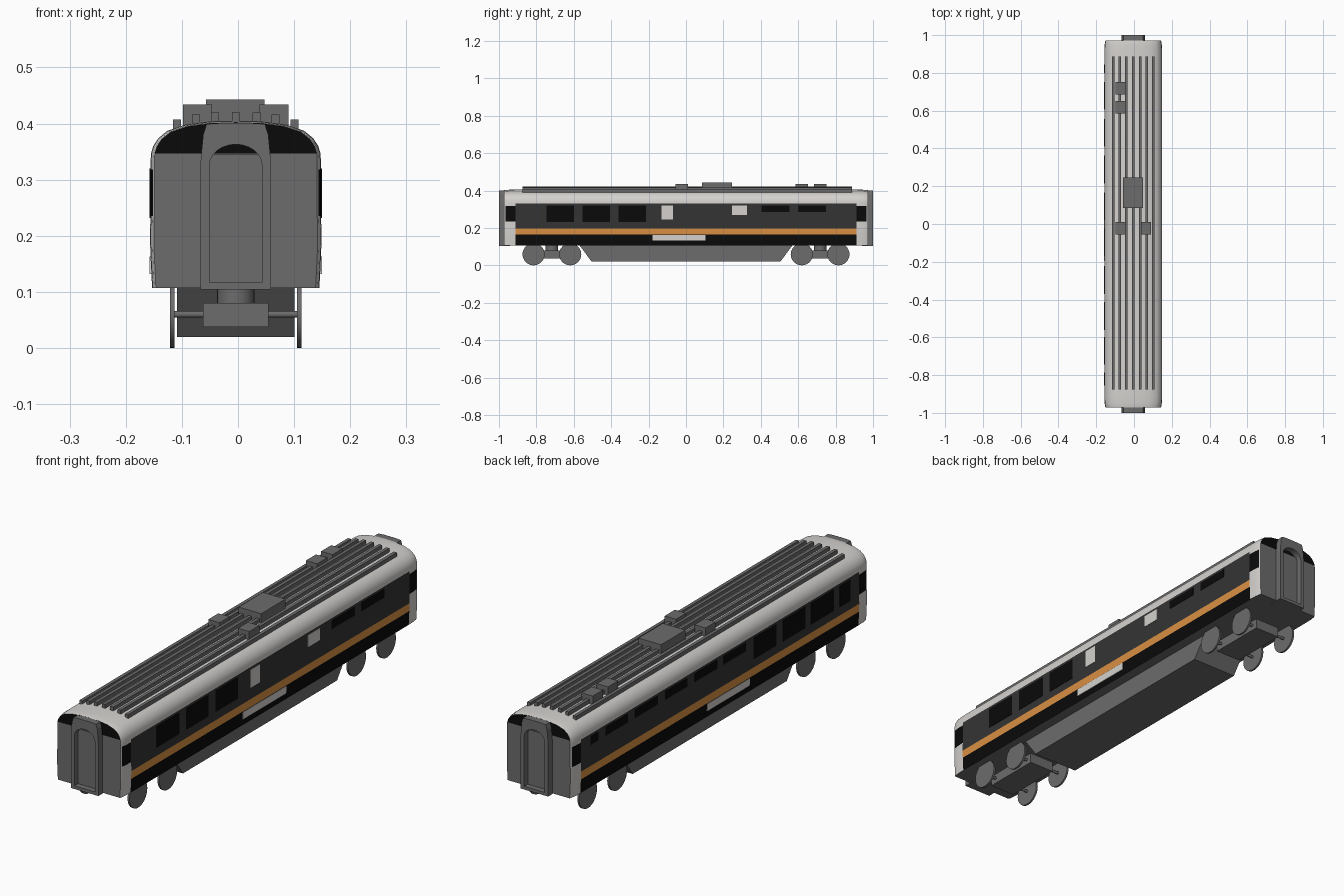
import bpy, bmesh, math

if "Cube" in bpy.data.objects:
    bpy.data.objects.remove(bpy.data.objects["Cube"])

CX = -0.004  # the car sits very slightly off the grid centre


def material(name, col):
    m = bpy.data.materials.new(name)
    m.diffuse_color = (*col, 1)
    m.use_nodes = True
    m.node_tree.nodes["Principled BSDF"].inputs["Base Color"].default_value = m.diffuse_color
    return m


LIGHT = material("light_grey", (0.66, 0.64, 0.62))
GREY = material("mid_grey", (0.15, 0.15, 0.15))
DARK = material("charcoal", (0.034, 0.034, 0.034))
BLACK = material("black", (0.003, 0.003, 0.003))
ORANGE = material("orange", (0.70, 0.28, 0.055))


def finish(name, bm, mats, smooth=False):
    bmesh.ops.recalc_face_normals(bm, faces=bm.faces)
    me = bpy.data.meshes.new(name)
    bm.to_mesh(me)
    bm.free()
    for m in mats:
        me.materials.append(m)
    ob = bpy.data.objects.new(name, me)
    ob.location.x = CX
    bpy.context.collection.objects.link(ob)
    if smooth:
        bpy.ops.object.select_all(action='DESELECT')
        ob.select_set(True)
        bpy.context.view_layer.objects.active = ob
        bpy.ops.object.shade_smooth_by_angle(angle=math.radians(30))
    return ob


def box(name, x, y, z, mat):
    """Box from (min, max) ranges."""
    bm = bmesh.new()
    bmesh.ops.create_cube(bm, size=1)
    for v in bm.verts:
        v.co = [(r[0] + r[1]) / 2 + c * (r[1] - r[0]) for r, c in zip((x, y, z), v.co)]
    return finish(name, bm, [mat])


def cylinder(name, centre, radius, depth, axis, mat, sides=32):
    bm = bmesh.new()
    bmesh.ops.create_cone(bm, cap_ends=True, segments=sides, radius1=radius,
                          radius2=radius, depth=depth)
    for v in bm.verts:
        a, b, c = v.co
        v.co = (c, a, b) if axis == 'X' else (a, b, c)
    ob = finish(name, bm, [mat], True)
    ob.location = (centre[0] + CX, centre[1], centre[2])
    return ob


# Body shell: half section lofted along y, tucked in at the ends
half = [(0.149, 0.107), (0.150, 0.125), (0.152, 0.165), (0.153, 0.198),
        (0.152, 0.235), (0.152, 0.318), (0.152, 0.33), (0.151, 0.347),
        (0.147, 0.360), (0.138, 0.374), (0.122, 0.387), (0.09, 0.398),
        (0.045, 0.404)]
N = len(half)
ends = [(0.972, 0.955, 0.94), (0.965, 0.972, 0.965), (0.945, 0.993, 0.985), (0.912, 1, 1)]
sections = [(-y, s, t) for y, s, t in ends] + ends[::-1]
bm = bmesh.new()
rings = []
for y, s, t in sections:
    pts = [(x * s, z if z < 0.35 else 0.347 + (z - 0.347) * t) for x, z in half]
    full = pts + [(0, 0.347 + 0.058 * t)] + [(-x, z) for x, z in reversed(pts)]
    rings.append([bm.verts.new((x, y, z)) for x, z in full])
for a, b in zip(rings, rings[1:]):
    for i in range(len(a)):
        j = (i + 1) % len(a)
        f = bm.faces.new((a[i], a[j], b[j], b[i]))
        c = f.calc_center_median()
        if i == len(a) - 1:
            f.material_index = 1                      # underside
        elif abs(c.y) < 0.9 and c.z < 0.33:           # painted side bands
            f.material_index = 4 if 0.165 < c.z < 0.198 else 3 if c.z < 0.165 else 2
        elif 0.235 < c.z < 0.318 and abs(c.y) < 0.966:
            f.material_index = 3                      # corner windows
for r in (rings[0], rings[-1]):                       # end walls
    for i in range(N):
        k = 2 * N - i
        q = [r[i], r[i + 1], r[k - 1], r[k]] if i < N - 1 else [r[i], r[i + 1], r[k]]
        f = bm.faces.new(q)
        f.material_index = 1 if f.calc_center_median().z < 0.347 else 3
finish("car_body", bm, [LIGHT, GREY, DARK, BLACK, ORANGE], True)


# Side windows and plates
def side_plate(name, side, y, z, mat, out=0.1535, inner=0.149):
    box(name, sorted((side * inner, side * out)), y, z, mat)


BIG, SMALL = (0.232, 0.32), (0.285, 0.32)
for y in (-0.745, -0.553, -0.36):
    side_plate("right_large_window", 1, (y, y + 0.147), BIG, BLACK)
for y in (0.405, 0.60):
    side_plate("right_small_window", 1, (y, y + 0.148), SMALL, BLACK)
side_plate("right_tall_panel", 1, (-0.13, -0.07), (0.245, 0.32), LIGHT)
side_plate("right_short_panel", 1, (0.245, 0.325), (0.27, 0.32), LIGHT)
side_plate("right_lower_panel", 1, (-0.18, 0.105), (0.132, 0.163), LIGHT)
for y in (-0.745, -0.56, -0.37):
    side_plate("left_large_window", -1, (y, y + 0.147), BIG, BLACK)
for y in (-0.17, 0.02, 0.215, 0.41, 0.605):
    side_plate("left_small_window", -1, (y, y + 0.147), SMALL, BLACK)
side_plate("left_square_window", -1, (0.80, 0.845), SMALL, BLACK)
side_plate("left_door_window", -1, (-0.855, -0.785), BIG, BLACK)
side_plate("left_lower_panel", -1, (-0.195, 0.085), (0.132, 0.163), LIGHT)

# Roof ribs and equipment boxes
for x, top in ((0, 0.421), (0.037, 0.420), (0.071, 0.416), (0.105, 0.407)):
    for s in ((1, -1) if x else (1,)):
        box("roof_rib", (s * x - 0.007, s * x + 0.007), (-0.875, 0.887), (top - 0.025, top), GREY)
box("roof_unit", (-0.053, 0.051), (0.085, 0.245), (0.40, 0.443), GREY)
for s, y in ((-1, -0.055), (1, -0.055), (-1, 0.585), (-1, 0.685)):
    box("roof_vent", sorted((s * 0.042, s * 0.094)), (y, y + 0.066), (0.395, 0.434), GREY)

# Gangway frames: outer outline and arched opening joined as a strip
arch = [(0.047 * math.cos(math.radians(a)), 0.325 + 0.038 * math.sin(math.radians(a)))
        for a in range(0, 181, 15)]
inner = [(0.047, 0.117)] + arch + [(-0.047, 0.117)]
outer = [(0.063, 0.104), (0.063, 0.325)]
outer += [(0.062, 0.34), (0.060, 0.36), (0.058, 0.38), (0.052, 0.399), (0.025, 0.401)]
outer += [(0, 0.401)] + [(-x, z) for x, z in reversed(outer)]
for s in (-1, 1):
    bm = bmesh.new()
    loops = [[bm.verts.new((x, y, z)) for x, z in line]
             for line, y in ((outer, s * 0.94), (outer, s), (inner, s), (inner, s * 0.94))]
    n = len(inner)
    for a, b in zip(loops, loops[1:]):
        for i in range(n):
            j = (i + 1) % n
            bm.faces.new((a[i], a[j], b[j], b[i]))
    finish("gangway_frame", bm, [GREY])
    box("gangway_door", (-0.047, 0.047), sorted((s * 0.96, s * 0.976)), (0.115, 0.345), GREY)

# Underfloor equipment box with sloped ends
bm = bmesh.new()
prof = [(-0.57, 0.108), (-0.505, 0.02), (0.505, 0.02), (0.57, 0.108)]
f = bm.faces.new([bm.verts.new((-0.105, y, z)) for y, z in prof])
ext = bmesh.ops.extrude_face_region(bm, geom=[f])
bmesh.ops.translate(bm, vec=(0.21, 0, 0),
                    verts=[v for v in ext["geom"] if isinstance(v, bmesh.types.BMVert)])
if len(bm.faces) < 6:
    bm.faces.new([v for v in bm.verts if v.co.x < 0])
finish("underfloor_box", bm, [GREY])

# Bogies
for s in (-1, 1):
    yc = s * 0.717
    box("bogie_frame", (-0.058, 0.058), (yc - 0.125, yc + 0.125), (0.037, 0.08), GREY)
    cylinder("bogie_pivot", (0, yc, 0.093), 0.033, 0.03, 'Z', GREY)
    for dy in (-0.098, 0.098):
        cylinder("axle", (0, yc + dy, 0.06), 0.006, 0.22, 'X', GREY, 12)
        for sx in (-1, 1):
            cylinder("wheel", (sx * 0.113, yc + dy, 0.059), 0.059, 0.008, 'X', GREY)
